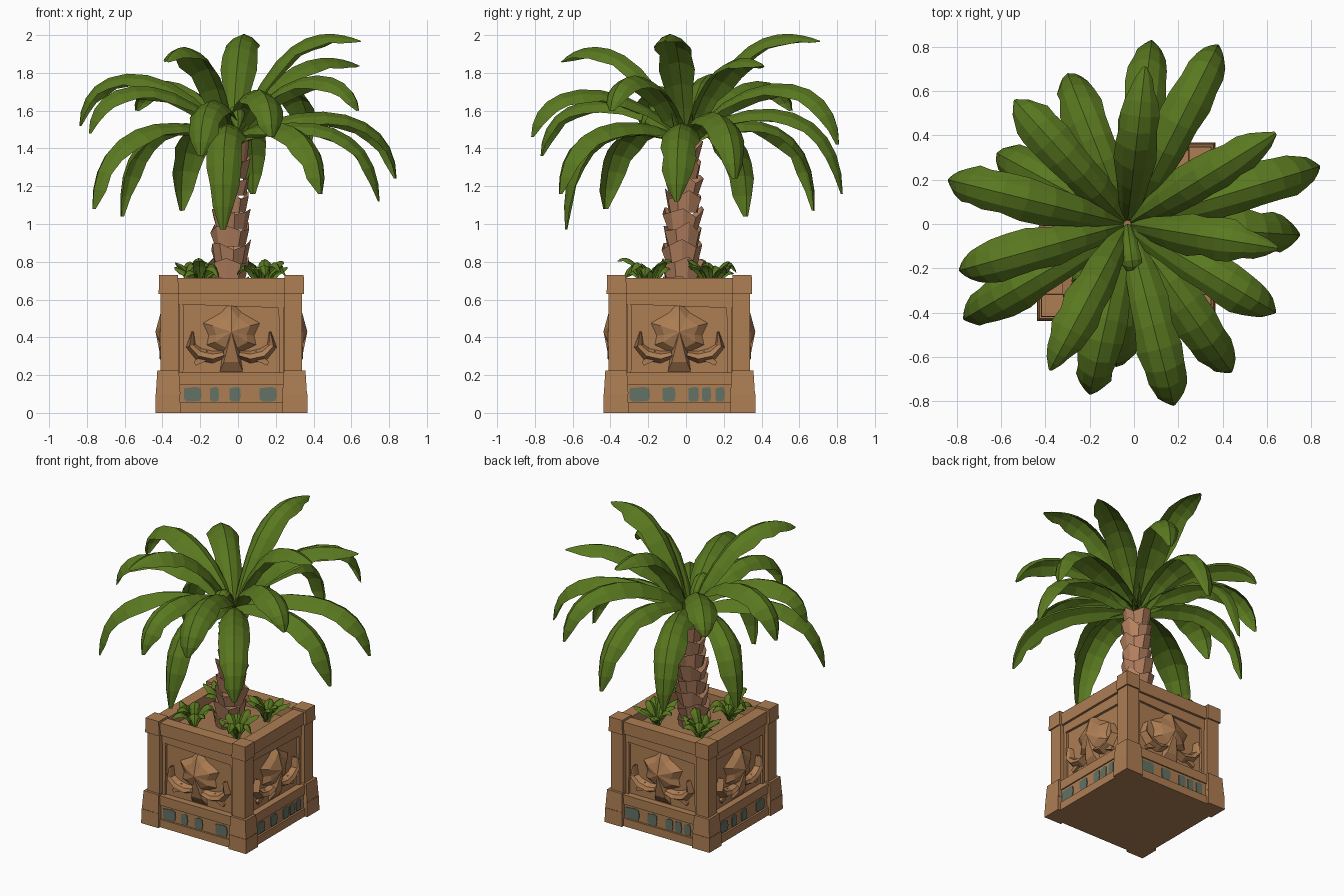
import bpy, bmesh, math, random
from mathutils import Vector, Matrix

if "Cube" in bpy.data.objects:
    bpy.data.objects.remove(bpy.data.objects["Cube"])

random.seed(4)
CX, CY = -0.035, -0.035          # planter centre


def mat(name, rgb):
    m = bpy.data.materials.new(name)
    m.diffuse_color = (*rgb, 1)
    m.use_nodes = True
    m.node_tree.nodes["Principled BSDF"].inputs["Base Color"].default_value = m.diffuse_color
    return m


CLAY = mat("clay", (0.42, 0.207, 0.088))
BARK = mat("bark", (0.47, 0.225, 0.12))
LEAF = mat("leaf_green", (0.10, 0.188, 0.014))
TEAL = mat("teal_tile", (0.125, 0.17, 0.13))
SOIL = mat("soil", (0.36, 0.18, 0.078))


def finish(name, bm, material, matrix=None):
    if matrix:
        bm.transform(matrix)
    me = bpy.data.meshes.new(name)
    bm.to_mesh(me)
    bm.free()
    me.materials.append(material)
    ob = bpy.data.objects.new(name, me)
    bpy.context.collection.objects.link(ob)
    return ob


def add_box(bm, x0, x1, y0, y1, z0, z1, top=1.0, skip=""):
    """Box with a scaled top; skip drops hidden faces (b bottom, t top, k back, s sides)."""
    cx, cy = (x0 + x1) / 2, (y0 + y1) / 2
    vs = []
    for z, s in ((z0, 1), (z1, top)):
        for x, y in ((x0, y0), (x1, y0), (x1, y1), (x0, y1)):
            vs.append(bm.verts.new((cx + (x - cx) * s, cy + (y - cy) * s, z)))
    for tag, f in (("b", (3, 2, 1, 0)), ("t", (4, 5, 6, 7)), ("f", (0, 1, 5, 4)),
                   ("s", (1, 2, 6, 5)), ("k", (2, 3, 7, 6)), ("s", (3, 0, 4, 7))):
        if tag not in skip:
            bm.faces.new([vs[i] for i in f])


def add_prism(bm, pts, y0, y1):
    """Outline in x,z pushed from y0 (back) to y1 (front)."""
    a = [bm.verts.new((x, y0, z)) for x, z in pts]
    b = [bm.verts.new((x, y1, z)) for x, z in pts]
    n = len(pts)
    fs = [bm.faces.new(b)]
    for i in range(n):
        j = (i + 1) % n
        fs.append(bm.faces.new((a[i], a[j], b[j], b[i])))
    bmesh.ops.recalc_face_normals(bm, faces=fs)


def flat_square(name, h, z, material, up):
    bm = bmesh.new()
    vs = [bm.verts.new((x * h, y * h, z)) for x, y in ((-1, -1), (1, -1), (1, 1), (-1, 1))]
    bm.faces.new(vs if up else vs[::-1])
    finish(name, bm, material, Matrix.Translation((CX, CY, 0)))


flat_square("planter_floor", 0.385, 0.0, CLAY, False)
flat_square("soil_bed", 0.31, 0.64, SOIL, True)

FOUR_TILES = [(-0.205, 0.047), (-0.09, 0.024), (0.02, 0.03), (0.195, 0.045)]
FIVE_TILES = [(-0.21, 0.055), (-0.055, 0.035), (0.075, 0.028), (0.145, 0.024), (0.215, 0.024)]

# one planter side, repeated around the box
for k in range(4):
    M = Matrix.Translation((CX, CY, 0)) @ Matrix.Rotation(k * math.pi / 2, 4, 'Z')

    bm = bmesh.new()
    add_box(bm, -0.403, -0.27, -0.403, -0.27, 0, 0.1, 0.98, "t")
    add_box(bm, -0.4, -0.27, -0.4, -0.27, 0.1, 0.225, 0.88, "b")
    add_box(bm, -0.375, -0.28, -0.375, -0.28, 0.22, 0.64, 1, "bt")
    add_box(bm, -0.385, -0.28, -0.385, -0.28, 0.63, 0.73, 0.96)
    finish("corner_post", bm, CLAY, M)

    bm = bmesh.new()
    add_box(bm, -0.3, 0.3, -0.385, -0.34, 0, 0.055, 1, "bks")
    add_box(bm, -0.3, 0.3, -0.372, -0.34, 0.05, 0.155, 1, "btks")
    add_box(bm, -0.3, 0.3, -0.38, -0.33, 0.15, 0.215, 1, "ks")
    add_box(bm, -0.3, 0.3, -0.335, -0.3, 0.2, 0.64, 1, "btks")   # panel
    add_box(bm, -0.3, 0.3, -0.368, -0.285, 0.63, 0.715, 1, "s")  # rim
    for s in (-1, 1):                                            # panel frame
        add_prism(bm, [(s * 0.275, 0.215), (s * 0.255, 0.215), (s * 0.25, 0.56), (s * 0.275, 0.6)], -0.335, -0.352)
    add_prism(bm, [(-0.28, 0.63), (-0.28, 0.575), (0.28, 0.555), (0.28, 0.63)], -0.335, -0.352)
    finish("side_wall", bm, CLAY, M)

    # bud ornament: faceted outline rising to a ridge
    bm = bmesh.new()
    rim = [(0, 0.59), (0.055, 0.53), (0.15, 0.475), (0.12, 0.41), (0.13, 0.36), (0.045, 0.32),
           (0.06, 0.22), (-0.06, 0.22), (-0.045, 0.32), (-0.13, 0.36), (-0.12, 0.41), (-0.15, 0.475), (-0.055, 0.53)]
    out = [bm.verts.new((x, -0.335, z)) for x, z in rim]
    inn = [bm.verts.new((x * 0.66, -0.37, 0.42 + (z - 0.42) * 0.75)) for x, z in rim]
    tip = bm.verts.new((0, -0.402, 0.43))
    for i in range(len(rim)):
        j = (i + 1) % len(rim)
        bm.faces.new((out[i], out[j], inn[j], inn[i]))
        bm.faces.new((inn[i], inn[j], tip))
    bmesh.ops.recalc_face_normals(bm, faces=bm.faces)
    finish("bud_ornament", bm, CLAY, M)

    # curled leaf arms either side of the bud
    bm = bmesh.new()
    for s in (-1, 1):
        path = [(0.04, 0.31, 0.02), (0.10, 0.295, 0.032), (0.17, 0.31, 0.034), (0.215, 0.355, 0.026), (0.205, 0.43, 0.005)]
        rings = []
        for i, (x, z, w) in enumerate(path):
            a, b = path[max(i - 1, 0)], path[min(i + 1, 4)]
            t = Vector((b[0] - a[0], 0, b[1] - a[1])).normalized()
            n = Vector((-t.z, 0, t.x))
            c = Vector((x, -0.335, z))
            ring = [c - n * w, c + Vector((0, -0.045, 0)) - n * w * 0.3, c + Vector((0, -0.033, 0)) + n * w * 0.5, c + n * w]
            rings.append([bm.verts.new((p.x * s, p.y, p.z)) for p in ring])
        for r, q in zip(rings, rings[1:]):
            for i in range(3):
                bm.faces.new((r[i], r[i + 1], q[i + 1], q[i]))
        add_prism(bm, [(s * 0.10, 0.29), (s * 0.19, 0.25), (s * 0.2, 0.27), (s * 0.13, 0.33)], -0.335, -0.353)
    bmesh.ops.recalc_face_normals(bm, faces=bm.faces)
    finish("curled_arms", bm, CLAY, M)

    # teal tiles along the base band
    bm = bmesh.new()
    for x, w in (FOUR_TILES, FIVE_TILES, FIVE_TILES, FOUR_TILES)[k]:
        add_prism(bm, [(x - w, 0.075), (x - w * 0.7, 0.06), (x + w * 0.8, 0.062), (x + w, 0.09),
                       (x + w * 0.9, 0.13), (x + w * 0.4, 0.138), (x - w, 0.13)], -0.372, -0.377)
    finish("base_tiles", bm, TEAL, M)

# trunk: stacked jagged bark collars
bm = bmesh.new()
N, ROWS = 9, 9
for r in range(ROWS):
    z0 = 0.62 + r * 0.09
    rad = 0.1 - 0.022 * r / ROWS
    cx, cy = -0.047 + 0.025 * r / ROWS, -0.025 + 0.02 * r / ROWS
    lo, hi = [], []
    for i in range(N):
        a = 2 * math.pi * (i + 0.5 * (r % 2)) / N
        up = (0.03, -0.012, 0.008)[i % 3] + random.uniform(-0.012, 0.012)
        for ring, rr, z in ((lo, rad * 0.88, z0 - 0.01), (hi, rad * random.uniform(1.05, 1.26), z0 + 0.08 + up)):
            ring.append(bm.verts.new((cx + rr * math.cos(a), cy + rr * math.sin(a), z)))
    for i in range(N):
        j = (i + 1) % N
        bm.faces.new((lo[i], lo[j], hi[j], hi[i]))
finish("trunk", bm, BARK)

WIDTHS = [(0, 0.42), (0.1, 0.62), (0.2, 0.8), (0.32, 0.95), (0.44, 1.0), (0.55, 1.03), (0.66, 1.0),
          (0.76, 0.92), (0.85, 0.8), (0.93, 0.58), (1, 0.15)]


def add_frond(bm, base, tip, zc, k=1.0, half=0.098):
    """Arched leaf along a cubic curve with a ridged, ragged blade; flatter arches get pointed tips."""
    base, tip = Vector(base), Vector(tip)
    flat = Vector((tip.x - base.x, tip.y - base.y, 0))
    reach = flat.length
    d = flat / reach
    side = Vector((-d.y, d.x, 0))
    ctrl = [(0, base.z), (0.33 * reach, zc), (k * reach, zc), (reach, tip.z)]
    rows = []
    for t, w in WIDTHS:
        if k < 0.9 and t > 0.6:
            w *= 1 - 0.9 * (t - 0.6)
        u = 1 - t
        b = (u ** 3, 3 * u * u * t, 3 * u * t * t, t ** 3)
        g = (-3 * u * u, 3 * u * u - 6 * u * t, 6 * u * t - 3 * t * t, 3 * t * t)
        r, z = (sum(c[i] * q for c, q in zip(ctrl, b)) for i in (0, 1))
        tr, tz = (sum(c[i] * q for c, q in zip(ctrl, g)) for i in (0, 1))
        nrm = (d * -tz + Vector((0, 0, tr))).normalized()
        p = Vector((base.x, base.y, z)) + d * r
        row = []
        for s, drop in ((-1, 0.68), (-0.55, 0.24), (0, 0), (0.55, 0.24), (1, 0.68)):
            j = random.uniform(0.84, 1.08) if abs(s) == 1 else 1
            row.append(bm.verts.new(p + side * s * w * half * j - nrm * drop * w * half * j))
        rows.append(row)
    for a, b in zip(rows, rows[1:]):
        for i in range(4):
            bm.faces.new((a[i], b[i], b[i + 1], a[i + 1]))


# palm crown: tip position, arch height, arch fullness
FRONDS = [
    (0.65, -0.11, 1.97, 2.05, 0.7), (0.05, 0.71, 1.97, 2.05, 0.7), (-0.38, -0.66, 1.86, 2.0, 0.8),
    (0.08, 0.83, 1.16, 1.7, 1), (0.38, 0.81, 1.42, 1.85, 1), (0.64, 0.41, 1.84, 1.92, 0.75),
    (0.84, 0.26, 1.24, 1.67, 1), (0.75, -0.05, 1.12, 1.6, 1), (0.64, -0.40, 1.6, 1.87, 0.95),
    (0.44, -0.67, 1.16, 1.6, 1), (0.18, -0.82, 1.46, 1.8, 1), (-0.08, -0.64, 0.97, 1.6, 1.1),
    (-0.2, -0.77, 1.36, 1.74, 1), (-0.77, -0.43, 1.08, 1.6, 1), (-0.79, -0.21, 1.48, 1.82, 1),
    (-0.84, 0.20, 1.52, 1.9, 1), (-0.62, 0.32, 1.04, 1.6, 1.05), (-0.54, 0.56, 1.6, 1.83, 0.95),
    (-0.3, 0.68, 1.07, 1.62, 1.05),
]
for x, y, zt, zc, k in FRONDS:
    bm = bmesh.new()
    a = math.atan2(y, x + 0.03)
    add_frond(bm, (-0.03 + 0.015 * math.cos(a), 0.015 * math.sin(a), 1.45), (x, y, zt), zc, k)
    finish("palm_frond", bm, LEAF)

# short young leaf in the heart of the crown
bm = bmesh.new()
add_frond(bm, (-0.03, 0, 1.45), (0.0, -0.24, 1.5), 1.68, 1, 0.045)
finish("young_frond", bm, LEAF)

# leafy clumps on the soil
for sx in (-1, 1):
    for sy in (-1, 1):
        bm = bmesh.new()
        c = Vector((CX + sx * 0.165, CY + sy * 0.165, 0.645))
        for i in range(9):
            a = 2 * math.pi * i / 9 + random.uniform(-0.3, 0.3)
            r = random.uniform(0.1, 0.17)
            add_frond(bm, c, c + Vector((r * math.cos(a), r * math.sin(a), random.uniform(0.07, 0.17))),
                      random.uniform(0.74, 0.84), 0.8, 0.034)
        finish("ground_clump", bm, LEAF)
